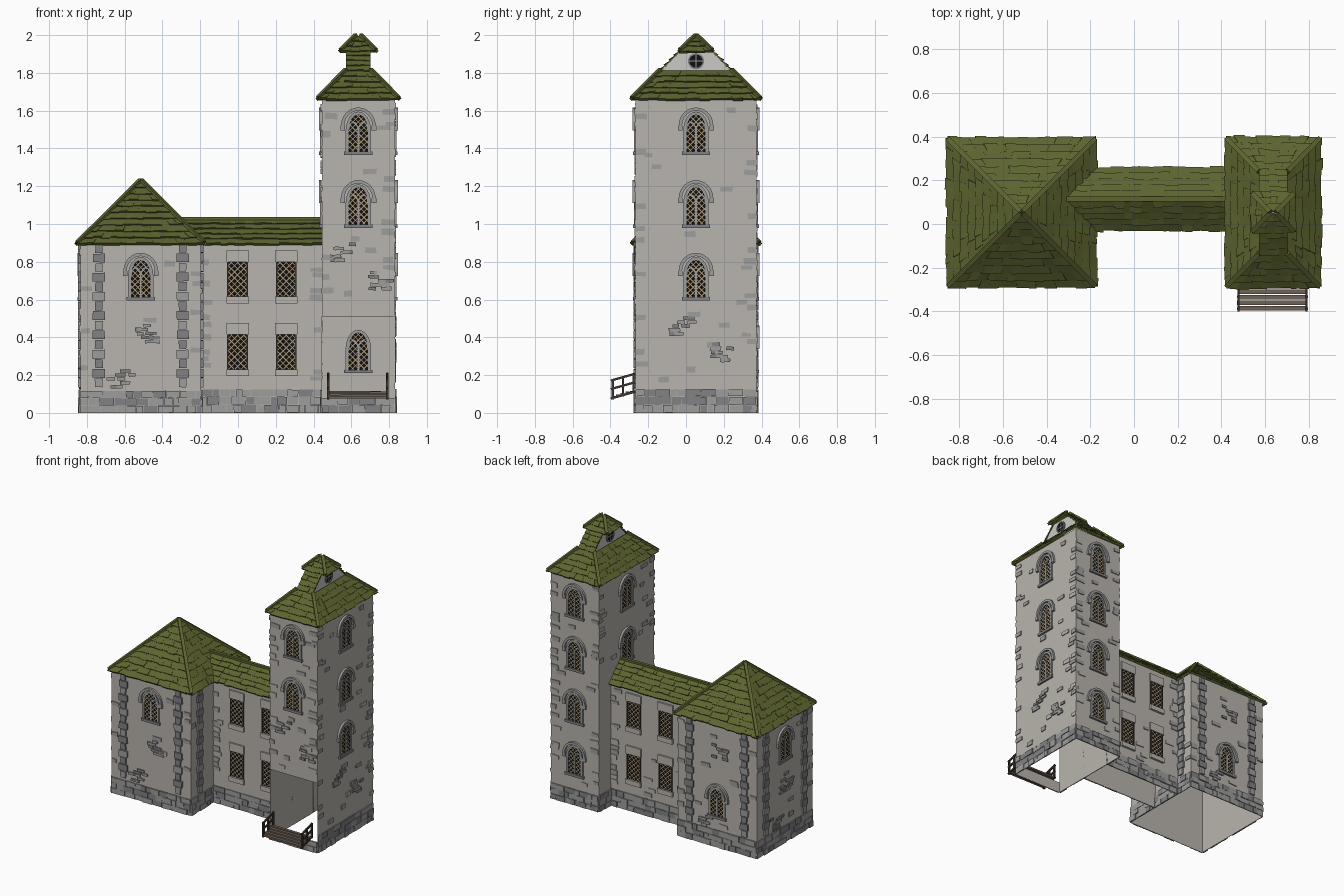
import bpy, bmesh, math, random
from mathutils import Vector, Matrix

if "Cube" in bpy.data.objects:
    bpy.data.objects.remove(bpy.data.objects["Cube"])

random.seed(4)
R = random.uniform
V = Vector


def material(name, *rgb):
    m = bpy.data.materials.new(name)
    lin = [((c / 255 + 0.055) / 1.055) ** 2.4 for c in rgb]
    m.diffuse_color = (*lin, 1)
    m.use_nodes = True
    m.node_tree.nodes["Principled BSDF"].inputs["Base Color"].default_value = m.diffuse_color
    return m


MATS = {
    "plaster": material("warm grey plaster", 185, 180, 173),
    "pale": material("pale gable plaster", 203, 202, 197),
    "stone": material("grey stone", 158, 157, 156),
    "dark_stone": material("dark grey stone", 130, 130, 133),
    "moss": material("mossy roof tile", 93, 100, 47),
    "glass": material("black glass", 16, 16, 17),
    "tan": material("tan lattice", 178, 155, 115),
    "wood": material("dark wood", 62, 54, 47),
    "plank": material("weathered plank", 112, 98, 88),
}
parts = {}          # (part name, colour) -> bmesh


def add_face(part, col, pts):
    bm = parts.setdefault((part, col), bmesh.new())
    bm.faces.new([bm.verts.new(p) for p in pts])


# Wall frames: local x runs along the wall, y is up, z points outward
SIDES = {"front": ((1, 0, 0), (0, -1, 0)), "back": ((-1, 0, 0), (0, 1, 0)),
         "right": ((0, 1, 0), (1, 0, 0)), "left": ((0, -1, 0), (-1, 0, 0))}


def frame(origin, side):
    u, n = SIDES[side]
    m = Matrix((u, (0, 0, 1), n)).transposed().to_4x4()
    m.translation = V(origin)
    return m


def plate(part, col, M, x0, x1, y0, y1, z):
    add_face(part, col, [M @ V(p) for p in ((x0, y0, z), (x1, y0, z), (x1, y1, z), (x0, y1, z))])


def block(part, col, M, x0, x1, y0, y1, z, jit=0.0):
    """Block fixed to a wall, with no hidden back face."""
    q = [(x + R(-jit, jit), y + R(-jit, jit)) for x, y in ((x0, y0), (x1, y0), (x1, y1), (x0, y1))]
    lo = [M @ V((*p, 0)) for p in q]
    hi = [M @ V((*p, z)) for p in q]
    add_face(part, col, hi)
    for i in range(4):
        j = (i + 1) % 4
        add_face(part, col, [lo[i], lo[j], hi[j], hi[i]])


def bar(part, col, p, q, w, h):
    """Square beam from p to q."""
    p, q = V(p), V(q)
    d = (q - p).normalized()
    s = d.cross(V((0, 0, 1))).normalized() * w / 2
    t = s.cross(d).normalized() * h / 2
    ring = [s + t, t - s, -s - t, s - t]
    for i in range(4):
        a, b = ring[i], ring[(i + 1) % 4]
        add_face(part, col, [p + a, p + b, q + b, q + a])
    add_face(part, col, [p + r for r in reversed(ring)])
    add_face(part, col, [q + r for r in ring])


def arch(w, spring, h, base=None, n=12):
    pts = [(w * math.cos(math.pi * i / n), spring + h * math.sin(math.pi * i / n)) for i in range(n + 1)]
    return pts if base is None else [(w, base)] + pts + [(-w, base)]


def band(part, col, M, inner, outer, z):
    """Raised moulding between two outlines."""
    for i in range(len(inner) - 1):
        a, b, c, d = inner[i], outer[i], outer[i + 1], inner[i + 1]
        add_face(part, col, [M @ V((*p, z)) for p in (a, b, c, d)])
        for e, f in ((b, c), (d, a)):
            add_face(part, col, [M @ V((*e, 0)), M @ V((*f, 0)), M @ V((*f, z)), M @ V((*e, z))])
    for e, f in ((inner[0], outer[0]), (outer[-1], inner[-1])):
        add_face(part, col, [M @ V((*e, 0)), M @ V((*f, 0)), M @ V((*f, z)), M @ V((*e, z))])


def lattice(part, M, w, y0, spring, h, step):
    """Diagonal glazing bars clipped to the opening."""
    def inside(x, y):
        return abs(x) <= w and y >= y0 and (y <= spring or (h > 0 and (x / w) ** 2 + ((y - spring) / h) ** 2 <= 1))
    hi = spring + h
    for sgn in (1, -1):
        c = y0 - w
        while c < hi + w:
            xs = [x for x in (w * (i / 30 - 1) for i in range(61)) if inside(x, c + sgn * x)]
            if len(xs) > 3:
                a, b, t = xs[0], xs[-1], 0.0033
                pts = ((a, c + sgn * a - t), (b, c + sgn * b - t), (b, c + sgn * b + t), (a, c + sgn * a + t))
                add_face(part, "tan", [M @ V((*p, 0.004)) for p in pts])
            c += step


def gothic(part, M, x, sill, hood=True):
    M = M @ Matrix.Translation((x, sill, 0))
    add_face(part + "_glass", "glass", [M @ V((*p, 0.002)) for p in arch(0.054, 0.125, 0.09, 0.01)])
    lattice(part + "_lattice", M, 0.052, 0.012, 0.125, 0.085, 0.03)
    f = part + "_frame"
    band(f, "stone", M, arch(0.051, 0.125, 0.085, 0.01), arch(0.067, 0.125, 0.1, 0.01), 0.009)
    block(f, "stone", M, -0.005, 0.005, 0.01, 0.15, 0.007)
    for s in (-1, 1):   # paired lancet heads
        band(f, "stone", M @ Matrix.Translation((s * 0.026, 0, 0)), arch(0.021, 0.13, 0.035, None, 6),
             arch(0.026, 0.13, 0.043, None, 6), 0.007)
    block(f, "dark_stone", M, -0.075, 0.075, -0.005, 0.013, 0.014)
    if hood:
        band(part + "_hood", "stone", M, arch(0.074, 0.15, 0.08), arch(0.092, 0.15, 0.097), 0.016)
        for s in (-1, 1):
            block(part + "_hood", "stone", M, s * 0.083 - 0.012, s * 0.083 + 0.012, 0.125, 0.152, 0.016)


def scatter(part, M, hw, z0, z1, n, keep, clusters=()):
    """Loose stones showing through plaster, plus small exposed patches."""
    def free(x, z):
        return all(abs(x - kx) > kw + 0.035 or abs(z - kz) > kh + 0.015 for kx, kz, kw, kh in keep)
    for i in range(n):
        z, w, h = z0 + (i + R(0.2, 0.8)) * (z1 - z0) / n, R(0.02, 0.036), R(0.011, 0.017)
        x = random.choice((-1, 1)) * (hw - w) if i % 2 else R(-hw + w, hw - w)
        if free(x, z):
            block(part, random.choice(("plaster", "stone", "stone")), M, x - w, x + w, z - h, z + h, 0.006, 0.003)
    for cx, cz in clusters:
        for i in range(9):
            x, z, w = cx + R(-0.06, 0.06), cz + (i // 2 - 2) * 0.021, R(0.016, 0.032)
            if abs(x) + w < hw:
                block(part, random.choice(("stone", "dark_stone")), M, x - w, x + w, z - 0.009, z + 0.009, 0.008, 0.002)


def plinth(part, M, hw, top=0.13):
    z = 0.0
    while z < top - 0.02:
        h, x = min(R(0.036, 0.046), top - z), -hw
        while x < hw - 0.005:
            w = min(R(0.03, 0.085), hw - x)
            block(part, random.choice(("stone", "stone", "dark_stone")), M, x, x + w - 0.002,
                  z, z + h - 0.002, R(0.004, 0.011), 0.0015)
            x += w
        z += h


def tiles(part, a0, a1, b0, b1, rows):
    """Shingles from the eave a0-a1 up to the edge b0-b1."""
    a0, a1, b0, b1 = map(V, (a0, a1, b0, b1))
    nrm = (a1 - a0).cross((b0 + b1) / 2 - a0).normalized()

    def P(t, s, lift=0.0):
        return a0.lerp(b0, t).lerp(a1.lerp(b1, t), s) + nrm * lift
    add_face(part, "moss", [a0, a1, b1, b0] if (b1 - b0).length > 1e-4 else [a0, a1, b0])
    for r in range(rows):
        t = r / rows
        n = max(1, round((P(t, 1) - P(t, 0)).length / 0.045))
        cuts = [0] + [(i + R(-0.3, 0.3)) / n for i in range(1, n)] + [1]
        for s0, s1 in zip(cuts, cuts[1:]):
            lo, up, k = t - R(0, 0.2) / rows, min(1, (r + 1.1) / rows), R(0.008, 0.015)
            A, B, C, D = P(lo, s0, k), P(lo, s1, k + R(-.003, .003)), P(up, s1, 0.003), P(up, s0, 0.003)
            E, F = P(lo, s0, -0.004), P(lo, s1, -0.004)
            add_face(part, "moss", [A, B, C, D])
            add_face(part, "moss", [E, F, B, A])
            add_face(part, "moss", [E, A, D])
            add_face(part, "moss", [F, C, B])


def rect(cx, cy, hx, hy, z):
    return [V((cx - hx, cy - hy, z)), V((cx + hx, cy - hy, z)), V((cx + hx, cy + hy, z)), V((cx - hx, cy + hy, z))]


def hipped(part, low, high, rows, skip=()):
    for i in range(4):
        j = (i + 1) % 4
        if i not in skip:
            tiles(part, low[i], low[j], high[i], high[j], rows)
        bar(part + "_hip_caps", "moss", low[i] + V((0, 0, .008)), high[i] + V((0, 0, .008)), 0.022, 0.02)


CY = 0.053
# Left wing: hollow walls, plinth, inset quoin strips, one window per open side
LX, LH = -0.515, 0.32
for side, (u, n) in SIDES.items():
    M = frame((LX + n[0] * LH, CY + n[1] * LH, 0), side)
    plate("left_wing_walls", "plaster", M, -LH, LH, 0, 0.9, 0)
    plinth("left_wing_plinth", M, LH)
    keep = [(0, 0.5, 0.1, 0.4)] if side == "right" else []
    if side != "right":
        sill = 0.215 if side == "back" else 0.6
        gothic("left_wing_window", M, 0, sill)
        keep = [(0, sill + 0.12, 0.1, 0.14)]
    for s in (-1, 1):
        for i in range(15):
            w = 0.032 if i % 2 else 0.02
            block("left_wing_quoins", "dark_stone" if i % 3 else "stone", M, s * 0.222 - w, s * 0.222 + w,
                  0.135 + i * 0.051, 0.181 + i * 0.051, 0.012, 0.002)
    patches = [] if side == "right" else [(0.02, 0.7 if side == "back" else 0.42), (-0.1, 0.18)]
    scatter("left_wing_stones", M, LH, 0.15, 0.88, 14, keep + [(s * 0.222, 0.5, 0.03, 0.5) for s in (-1, 1)], patches)
hipped("left_wing_roof", rect(LX, CY, 0.335, 0.335, 0.893), rect(LX, CY, 0, 0, 1.225), 10)

# Connecting hall with latticed rectangular windows on both long sides
HX, HH, HY, HD = 0.125, 0.32, 0.115, 0.12
for side in ("front", "back"):
    s = SIDES[side][1][1]
    M = frame((HX, HY + s * HD, 0), side)
    plate("hall_walls", "plaster", M, -HH, HH, 0, 0.9, 0)
    plinth("hall_plinth", M, HH)
    keep = []
    for wx in (-0.127, 0.13):
        wx *= -s
        for wz in (0.23, 0.615):
            plate("hall_window_glass", "glass", M, wx - 0.05, wx + 0.05, wz, wz + 0.185, 0.002)
            W = M @ Matrix.Translation((wx, 0, 0))
            lattice("hall_window_lattice", W, 0.05, wz, wz + 0.185, 0, 0.033)
            for k in (-1, 1):
                block("hall_window_frame", "wood", W, k * 0.051 - .004, k * 0.051 + .004, wz, wz + 0.185, 0.008)
            block("hall_window_lintel", "plaster", W, -0.06, 0.06, wz + 0.185, wz + 0.245, 0.012)
            block("hall_window_sill", "plaster", W, -0.06, 0.06, wz - 0.035, wz, 0.016)
        keep.append((wx, 0.5, 0.055, 0.4))
    scatter("hall_stones", M, HH, 0.15, 0.88, 40, keep)
x0, x1, xr = -0.2, 0.445, -0.33
tiles("hall_roof", (x0 - 0.13, -0.022, 0.893), (x1, -0.022, 0.893), (xr, HY, 1.025), (x1, HY, 1.025), 5)
tiles("hall_roof", (x1, 0.252, 0.893), (x0 - 0.13, 0.252, 0.893), (x1, HY, 1.025), (xr, HY, 1.025), 5)
bar("hall_ridge", "moss", (xr + 0.02, HY, 1.027), (x1, HY, 1.027), 0.022, 0.018)

# Tower: hollow walls with an open porch bay at the front
TX, TW, TD, TZ = 0.637, 0.193, 0.32, 1.665
for side, (u, n) in SIDES.items():
    M = frame((TX + n[0] * TW, CY + n[1] * TD, 0), side)
    hw = TD if n[0] else TW
    z0 = 0.51 if side == "front" else 0
    plate("tower_walls", "plaster", M, -hw, hw, z0, TZ, 0)
    if side == "front":
        plate("tower_threshold", "plaster", M, -hw, hw, 0, 0.08, 0)
    plinth("tower_plinth", M, hw, 0.08 if side == "front" else 0.13)
    sills = {"front": (1.37, 0.985), "left": (1.37, 0.985), "right": (1.37, 0.985, 0.6),
             "back": (1.37, 0.985, 0.6, 0.215)}[side]
    for z in sills:
        gothic("tower_window", M, 0, z)
    keep = [(0, z + 0.12, 0.1, 0.14) for z in sills]
    patch = {"front": [(-0.09, 0.85), (0.11, 0.7)], "right": [(-0.08, 0.46), (0.13, 0.32)]}.get(side, [])
    low = {"front": 0.55, "left": 1.05}.get(side, 0.16)
    scatter("tower_stones", M, hw, low, 1.64, int((1.64 - low) * 34), keep, patch)
gothic("tower_inner_window", frame((TX, CY + TD - 0.001, 0), "front"), 0, 0.215, False)

# Tower roof: steep skirt, upright gables on the short ends, small hipped cap
eave, mid = rect(TX, CY, 0.212, 0.338, 1.66), rect(TX, CY, 0.065, 0.188, 1.81)
top = rect(TX, CY, 0.065, 0.08, 1.917)
hipped("tower_roof_skirt", eave, mid, 5)
for i, j in ((0, 1), (2, 3)):
    tiles("tower_roof_neck", mid[i], mid[j], top[i], top[j], 4)
hipped("tower_roof_cap", rect(TX, CY, 0.093, 0.085, 1.912), rect(TX, CY, 0.012, 0.001, 1.992), 3)
for side in ("left", "right"):
    M = frame((TX + SIDES[side][1][0] * 0.058, CY, 0), side)
    add_face("tower_gable", "pale", [M @ V(p) for p in ((-.188, 1.805, 0), (.188, 1.805, 0), (.08, 1.92, 0), (-.08, 1.92, 0))])
    M = M @ Matrix.Translation((0, 1.862, 0))
    circle = [(math.cos(k * math.pi / 10), math.sin(k * math.pi / 10)) for k in range(21)]
    add_face("round_window_glass", "glass", [M @ V((x * .038, y * .038, 0.002)) for x, y in circle[:-1]])
    band("round_window_ring", "dark_stone", M, [(x * .035, y * .035) for x, y in circle],
         [(x * .043, y * .043) for x, y in circle], 0.007)
    block("round_window_bars", "stone", M, -0.003, 0.003, -0.036, 0.036, 0.005)
    block("round_window_bars", "stone", M, -0.036, 0.036, -0.003, 0.003, 0.005)

# Wooden entrance ramp with side railings
for i in range(5):
    y, z = -0.385 + i * 0.025, 0.083 + i * 0.007
    bar("ramp_planks", "plank", (0.472 + R(0, .008), y, z), (0.795 - R(0, .008), y, z + R(-.003, .003)), 0.021, 0.012)
for x in (0.478, 0.79):
    for k in range(3):
        y, z = -0.388 + k * 0.055, 0.07 + k * 0.016
        block("ramp_posts", "wood", frame((x, y + 0.006, 0), "front"), -0.006, 0.006, z, z + 0.11, 0.012)
    for h in (0.0, 0.05, 0.095):
        bar("ramp_rails", "wood", (x, -0.398, 0.076 + h), (x, -0.27, 0.112 + h), 0.01, 0.012)

# Turn the collected faces into objects, one colour each
for (name, col), bm in parts.items():
    bmesh.ops.remove_doubles(bm, verts=bm.verts, dist=1e-5)
    me = bpy.data.meshes.new(name)
    bm.to_mesh(me)
    bm.free()
    me.materials.append(MATS[col])
    shared = sum(1 for k in parts if k[0] == name) > 1
    bpy.context.collection.objects.link(bpy.data.objects.new(f"{name}_{col}" if shared else name, me))
